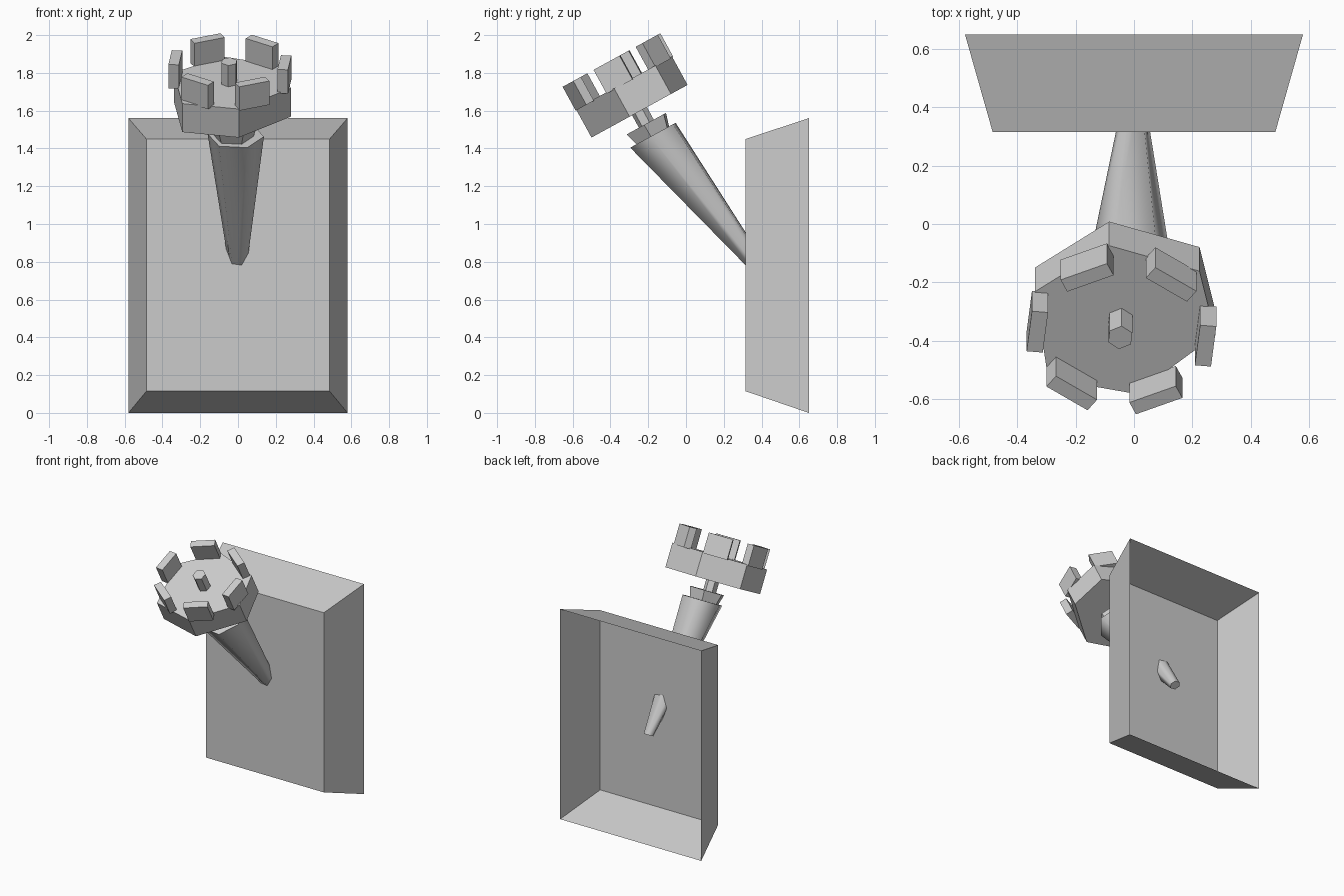
import bpy
from math import cos, sin, radians, pi
from mathutils import Vector

if "Cube" in bpy.data.objects:
    bpy.data.objects.remove(bpy.data.objects["Cube"])

TILT = radians(28.7)
V = Vector((0, cos(TILT), sin(TILT)))      # across the tilted head
N = Vector((0, -sin(TILT), cos(TILT)))     # along the tilted head
HEAD = Vector((-0.035, -0.246, 1.597))     # centre of the cup underside


def at(u, v, s=0.0, origin=HEAD):
    return origin + Vector((u, 0, 0)) + V * v + N * s


def hex_ring(origin, r, s=0.0, start=-6):
    angles = [radians(start + 60 * k) for k in range(6)]
    return [at(r * cos(a), r * sin(a), s, origin) for a in angles]


def loft(name, low, high, cap_low=True, cap_high=True):
    n = len(low)
    faces = [(i, (i + 1) % n, n + (i + 1) % n, n + i) for i in range(n)]
    if cap_low:
        faces.append(tuple(reversed(range(n))))
    if cap_high:
        faces.append(tuple(range(n, 2 * n)))
    mesh = bpy.data.meshes.new(name)
    mesh.from_pydata(low + high, [], faces)
    mesh.update()
    obj = bpy.data.objects.new(name, mesh)
    bpy.context.collection.objects.link(obj)
    return obj


# Wall plate: bevelled shell, open at the back
def rectangle(w, z0, z1, y):
    return [Vector(p) for p in ((-w, y, z0), (w, y, z0), (w, y, z1), (-w, y, z1))]


loft("wall_plate", rectangle(0.58, 0, 1.56, 0.65),
     rectangle(0.485, 0.115, 1.45, 0.315), cap_low=False)

# Handle: smooth six-sided taper going through the plate
handle = loft("handle", hex_ring(Vector((0, 0.44, 0.70)), 0.036),
              hex_ring(Vector((-0.012, -0.175, 1.47)), 0.15))
bpy.ops.object.select_all(action='DESELECT')
handle.select_set(True)
bpy.context.view_layer.objects.active = handle
bpy.ops.object.shade_smooth_by_angle(angle=radians(63))

# Collar and centre pin
COLLAR = HEAD + Vector((0.01, 0, 0))
loft("collar", hex_ring(COLLAR, 0.10, -0.17), hex_ring(COLLAR, 0.13, -0.075))
PIN = HEAD + Vector((-0.012, 0, 0))
loft("centre_pin", hex_ring(PIN, 0.045, -0.12, 24), hex_ring(PIN, 0.045, 0.30, 24))

# Cup: slightly uneven six-sided block
outline = [(0.315, -0.06), (0.26, 0.19), (-0.05, 0.29),
           (-0.305, 0.11), (-0.26, -0.23), (0.04, -0.29)]
loft("cup", [at(u, v) for u, v in outline], [at(u, v, 0.172) for u, v in outline])

# Ring of six upright teeth on the cup rim
for k in range(6):
    a = radians(-6 + 60 * k)

    def tooth_ring(s):
        ring = []
        for r, t in ((0.25, -0.083), (0.303, -0.083), (0.303, 0.083), (0.25, 0.083)):
            u = r * cos(a) - t * sin(a)
            v = r * sin(a) + t * cos(a)
            ring.append(at(u * 1.05 - 0.008, v * 0.95, s))
        return ring

    loft(f"rim_tooth_{k + 1}", tooth_ring(0.165), tooth_ring(0.309))
